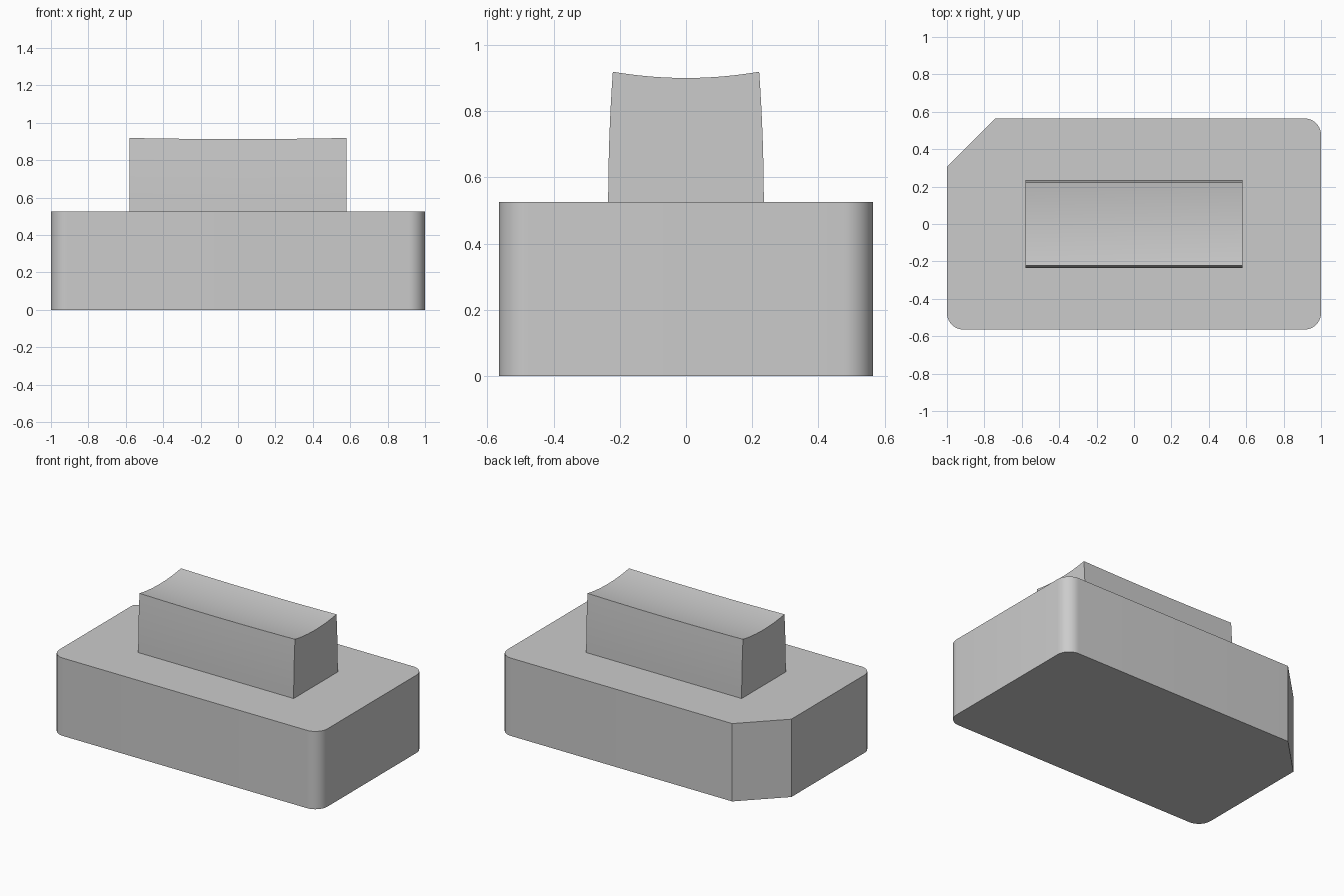
import bpy, bmesh, math

old = bpy.data.objects.get("Cube")
if old:
    bpy.data.objects.remove(old)

grey = bpy.data.materials.new("plain grey")
grey.use_nodes = True
COLOUR = (0.6, 0.6, 0.6, 1)
grey.diffuse_color = COLOUR
grey.node_tree.nodes["Principled BSDF"].inputs["Base Color"].default_value = COLOUR


def loft(name, rings):
    """Join closed rings of points with quads and cap both ends."""
    bm = bmesh.new()
    loops = [[bm.verts.new(p) for p in ring] for ring in rings]
    n = len(loops[0])
    for a, b in zip(loops, loops[1:]):
        for i in range(n):
            j = (i + 1) % n
            bm.faces.new((a[i], a[j], b[j], b[i]))
    bm.faces.new(loops[0])
    bm.faces.new(loops[-1])
    bmesh.ops.recalc_face_normals(bm, faces=bm.faces)
    mesh = bpy.data.meshes.new(name)
    bm.to_mesh(mesh)
    bm.free()
    mesh.materials.append(grey)
    obj = bpy.data.objects.new(name, mesh)
    bpy.context.collection.objects.link(obj)
    bpy.ops.object.select_all(action='DESELECT')
    obj.select_set(True)
    bpy.context.view_layer.objects.active = obj
    bpy.ops.object.shade_smooth_by_angle(angle=math.radians(30))
    return obj


# Housing: three rounded corners and one chamfered corner at the back
HALF_X, HALF_Y, HEIGHT = 1.0, 0.565, 0.525
RADIUS, CHAMFER, STEPS = 0.09, 0.26, 10
outline = []
for start, sx, sy in ((0, 1, 1), (90, -1, 1), (180, -1, -1), (270, 1, -1)):
    if (sx, sy) == (-1, 1):
        outline += [(-HALF_X + CHAMFER, HALF_Y), (-HALF_X, HALF_Y - CHAMFER)]
        continue
    for k in range(STEPS + 1):
        a = math.radians(start + 90 * k / STEPS)
        outline.append((sx * (HALF_X - RADIUS) + RADIUS * math.cos(a),
                        sy * (HALF_Y - RADIUS) + RADIUS * math.sin(a)))
loft("housing", [[(x, y, z) for x, y in outline] for z in (0, HEIGHT)])

# Button: sides lean in gently, top is dished along both directions
LENGTH, FOOT, TOP, TOP_Z, DISH, SAG = 0.58, 0.235, 0.221, 0.919, 0.019, 0.006
SIDE, ACROSS, ALONG = 8, 16, 24


def button_ring(x):
    top = TOP_Z - SAG * (1 - (x / LENGTH) ** 2)
    side = [(FOOT - (FOOT - TOP) * (k / SIDE) ** 2,
             HEIGHT + (top - HEIGHT) * k / SIDE) for k in range(SIDE + 1)]
    dish = []
    for k in range(1, ACROSS):
        t = 1 - 2 * k / ACROSS
        dish.append((TOP * t, top - DISH * (1 - t * t)))
    section = side + dish + [(-y, z) for y, z in reversed(side)]
    return [(x, y, z) for y, z in section]


loft("button", [button_ring(LENGTH * (2 * i / ALONG - 1)) for i in range(ALONG + 1)])
